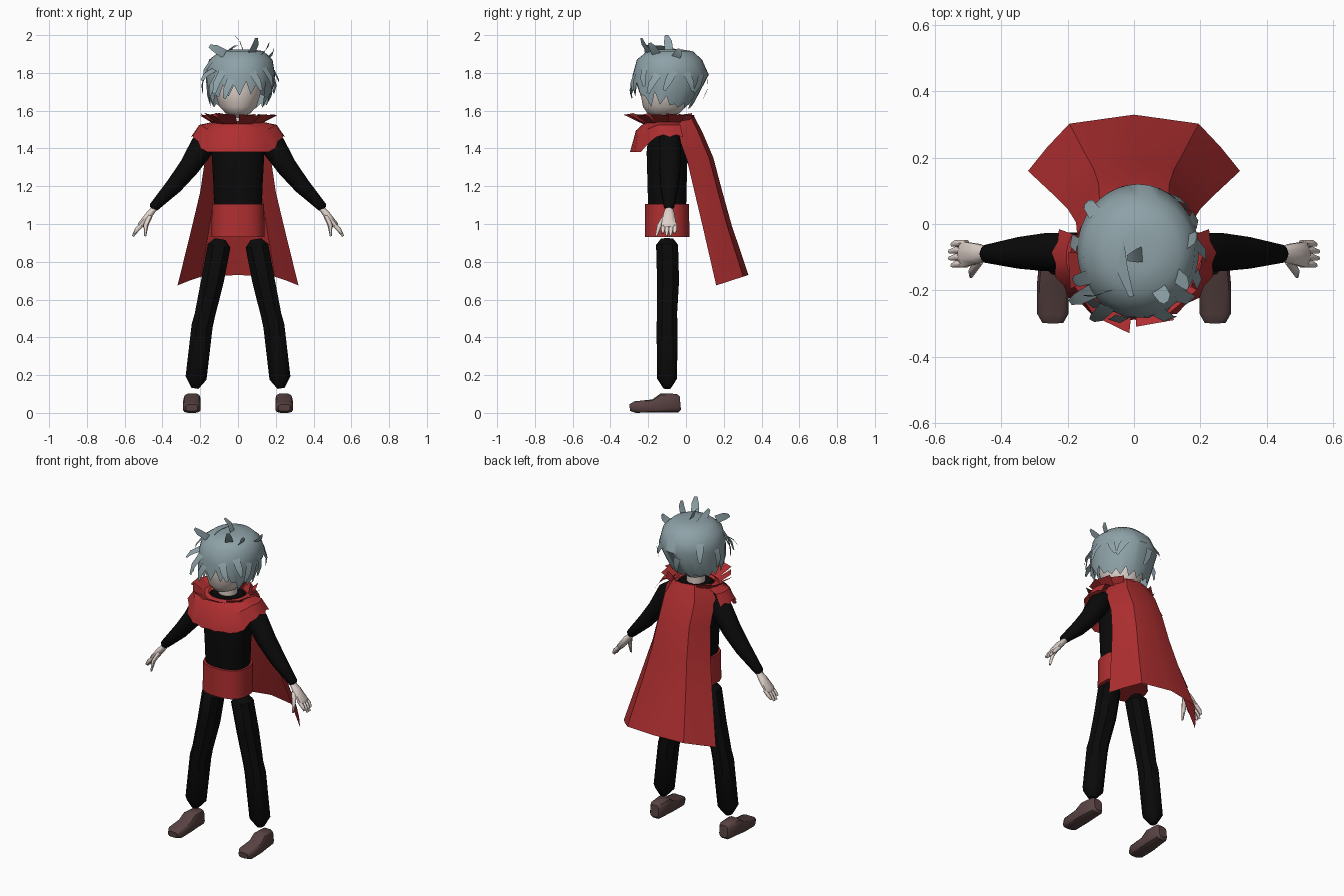
import bpy, bmesh, math, random
from mathutils import Vector

if "Cube" in bpy.data.objects:
    bpy.data.objects.remove(bpy.data.objects["Cube"])

random.seed(4)
X, Y = Vector((1, 0, 0)), Vector((0, 1, 0))


def material(name, rgb):
    m = bpy.data.materials.new(name)
    m.diffuse_color = (*rgb, 1)
    m.use_nodes = True
    m.node_tree.nodes["Principled BSDF"].inputs["Base Color"].default_value = m.diffuse_color
    return m


RED = material("red cloth", (0.43, 0.028, 0.03))
BLACK = material("black cloth", (0.003, 0.003, 0.003))
SKIN = material("pale skin", (0.74, 0.64, 0.59))
HAIR = material("grey blue hair", (0.27, 0.36, 0.39))
SHOE = material("brown leather", (0.10, 0.055, 0.055))


def finish(bm, name, mat, angle=40):
    bmesh.ops.recalc_face_normals(bm, faces=bm.faces)
    me = bpy.data.meshes.new(name)
    bm.to_mesh(me)
    bm.free()
    ob = bpy.data.objects.new(name, me)
    bpy.context.collection.objects.link(ob)
    me.materials.append(mat)
    bpy.ops.object.select_all(action='DESELECT')
    ob.select_set(True)
    bpy.context.view_layer.objects.active = ob
    bpy.ops.object.shade_smooth_by_angle(angle=math.radians(angle))
    return ob


def bridge(bm, rows, closed):
    """Quads between successive rows of vertices."""
    for a, b in zip(rows, rows[1:]):
        n = len(a)
        for i in range(n if closed else n - 1):
            j = (i + 1) % n
            bm.faces.new((a[i], a[j], b[j], b[i]))


def tube(bm, secs, n=10, u=Y, p=1.0):
    """Capped loft through sections (x, y, z, radius along u, other radius)."""
    d = (Vector(secs[-1][:3]) - Vector(secs[0][:3])).normalized()
    v = d.cross(u).normalized()
    rows = []
    for *c, ru, rv in secs:
        row = []
        for i in range(n):
            a = 2 * math.pi * (i + 0.5) / n
            cs, sn = math.cos(a), math.sin(a)
            cs, sn = (math.copysign(abs(k) ** p, k) for k in (cs, sn))
            row.append(bm.verts.new(Vector(c) + u * ru * cs + v * rv * sn))
        rows.append(row)
    bridge(bm, rows, True)
    bm.faces.new(rows[0])
    bm.faces.new(rows[-1])


def part(name, mat, secs, **kw):
    bm = bmesh.new()
    tube(bm, secs, **kw)
    return finish(bm, name, mat)


# Trunk, sash, neck and head
part("torso", BLACK, [(0, -0.1, 1.0, .10, .125), (0, -0.1, 1.2, .105, .132),
                      (0, -0.1, 1.38, .11, .142), (0, -0.1, 1.48, .10, .15),
                      (0, -0.1, 1.54, .085, .09)], n=16, p=0.8)
part("waist_sash", RED, [(0, -0.1, 0.93, .12, .143), (0, -0.1, 1.105, .118, .14)], n=16, p=0.8)
part("neck", SKIN, [(0, -0.1, 1.5, .055, .055), (0, -0.1, 1.64, .055, .055)])
part("head", SKIN, [(0, -0.125, 1.565, .03, .025), (0, -0.12, 1.585, .085, .065),
                    (0, -0.115, 1.62, .115, .1), (0, -0.115, 1.7, .13, .125),
                    (0, -0.11, 1.82, .13, .125), (0, -0.1, 1.89, .07, .07)], n=16)

# Limbs
for s, side in ((-1, "left"), (1, "right")):
    part(side + "_leg", BLACK, [
        (s * .095, -.1, .92, .035, .03), (s * .10, -.1, .885, .062, .065),
        (s * .135, -.095, .70, .062, .064), (s * .175, -.1, .52, .056, .058),
        (s * .19, -.1, .46, .06, .06), (s * .222, -.1, .185, .056, .06),
        (s * .228, -.1, .13, .02, .02)], n=8, p=0.85)
    part(side + "_sleeve", BLACK, [
        (s * .13, -.085, 1.48, .05, .04), (s * .19, -.085, 1.41, .062, .066),
        (s * .26, -.085, 1.30, .06, .054), (s * .34, -.087, 1.20, .05, .044),
        (s * .445, -.09, 1.09, .028, .026), (s * .452, -.09, 1.08, .018, .018)])
    # shoe runs from heel to toe
    part(side + "_shoe", SHOE, [
        (s * .24, -.03, .052, .028, .036), (s * .24, -.045, .052, .04, .05),
        (s * .243, -.13, .052, .046, .052), (s * .245, -.175, .036, .048, .036),
        (s * .245, -.27, .031, .048, .031), (s * .245, -.298, .028, .032, .018)],
        n=12, u=X, p=0.55)
    # hand: palm, four fingers and a thumb
    bm = bmesh.new()
    tube(bm, [(s * .44, -.09, 1.085, .02, .016), (s * .47, -.09, 1.05, .032, .02),
              (s * .515, -.092, .995, .042, .018), (s * .525, -.092, .98, .034, .01)], n=8)
    for k in range(4):
        y = -.058 - .021 * k
        x, z = (.55, .95) if k in (0, 3) else (.557, .935)
        tube(bm, [(s * .505, y, 1.0, .011, .012), (s * .535, y, .97, .012, .012),
                  (s * x, y - .004, z, .006, .006)], n=6)
    tube(bm, [(s * .465, -.11, 1.045, .014, .014), (s * .487, -.14, .995, .014, .013),
              (s * .492, -.158, .935, .006, .006)], n=6)
    finish(bm, side + "_hand", SKIN, 60)

# Cape: rows of (half width, side y, back y, side z, back z)
bm = bmesh.new()
rows = []
for hw, ys, yb, zs, zb in ((.12, -.07, .04, 1.56, 1.575), (.17, -.05, .085, 1.49, 1.49),
                           (.175, .005, .145, 1.34, 1.35), (.20, .045, .19, 1.17, 1.18),
                           (.245, .09, .24, 0.98, 1.0), (.32, .16, .33, .675, .73)):
    rows.append([bm.verts.new((hw * c, ys + (yb - ys) * d, zs + (zb - zs) * d))
                 for c, d in ((-1, 0), (-.82, .42), (-.61, .84), (0, 1),
                              (.61, .84), (.82, .42), (1, 0))])
bridge(bm, rows, False)
finish(bm, "cape", RED)

# Mantle over the shoulders, hanging lower at the chest
bm = bmesh.new()
rows = [[], [], []]
N = 22
for i in range(N + 1):
    a = math.radians(-205 + 230 * i / N)
    c, sn = math.cos(a), math.sin(a)
    drop = min(1, max(0, (-sn - .3) / .42))
    rag = .012 * (i % 2)
    for row, (rx, ry, z) in zip(rows, ((.11, .11, 1.545), (.205, .165, 1.525 - .03 * drop),
                                       (.25 - rag, .2 - rag, 1.46 - .08 * drop + rag * (1 - drop)))):
        row.append(bm.verts.new((rx * c, -.1 + ry * sn, z)))
bridge(bm, rows, False)
finish(bm, "shoulder_mantle", RED)

# Collar: flared flat petals around the neck
bm = bmesh.new()
for deg, out in ((-72, .225), (-108, .23), (-42, .215), (-138, .215), (-12, .21),
                 (-168, .215), (14, .2), (166, .2), (38, .18), (142, .18), (62, .15), (118, .15)):
    row = []
    for k, r, z in ((-1, .115, 1.525), (1, .115, 1.525), (.85, out, 1.575), (-.95, out - .015, 1.585)):
        a = math.radians(deg + 17 * k)
        row.append(bm.verts.new((r * math.cos(a), -.1 + r * math.sin(a), z + random.uniform(-.006, .004))))
    bm.faces.new(row)
finish(bm, "collar", RED, 10)

# Hair cap: profile of (z, x centre, x radius, front y, back y)
PROFILE = [(1.925, .02, .05, -.14, -.03), (1.915, .02, .115, -.205, .035),
           (1.87, .015, .168, -.26, .085), (1.78, .012, .186, -.285, .125),
           (1.70, .01, .178, -.29, .09), (1.61, .0, .145, -.25, .02)]


def scalp(a, z, out=0.0):
    """Point on the hair surface at angle a and height z."""
    for lo, hi in zip(PROFILE, PROFILE[1:]):
        if z >= hi[0]:
            break
    t = (lo[0] - z) / (lo[0] - hi[0])
    _, cx, rx, yf, yb = (p + (q - p) * t for p, q in zip(lo, hi))
    return Vector((cx + (rx + out) * math.cos(a),
                   (yf + yb) / 2 + ((yb - yf) / 2 + out) * math.sin(a), z))


bm = bmesh.new()
N = 36
rows = [[] for _ in range(5)]
for i in range(N):
    a = 2 * math.pi * i / N
    sn = math.sin(a)
    tip, gap = (1.675, 1.745) if sn < -.72 else (1.625, 1.69) if sn < .2 else (1.615, 1.64)
    edge = (tip if i % 2 else gap) + random.uniform(-.012, .012)
    for row, z in zip(rows, (1.925, 1.915, 1.87, 1.79, edge)):
        row.append(bm.verts.new(scalp(a, z)))
bridge(bm, rows, True)
bm.faces.new(rows[0])
finish(bm, "hair_cap", HAIR, 50)

# Loose tufts: bent tapering blades
bm = bmesh.new()


def tuft(base, tip, w):
    base, tip = Vector(base), Vector(tip)
    d = tip - base
    out = Vector((base.x, base.y + .09, .05)).normalized()
    side = d.cross(out).normalized() * w
    mid = base.lerp(tip, .55) + out * .012
    v = [bm.verts.new(q) for q in (base - side, base + side, mid - side * .85, mid + side * .85,
                                   tip - side * .5, tip + side * .25)]
    bm.faces.new((v[0], v[1], v[3], v[2]))
    bm.faces.new((v[2], v[3], v[5], v[4]))


for base, tip in (((.03, -.09, 1.91), (-.02, -.1, 2.0)), ((.07, -.19, 1.90), (.10, -.235, 1.985)),
                  ((.12, -.15, 1.89), (.165, -.19, 1.96)), ((-.07, -.2, 1.90), (-.15, -.215, 1.945)),
                  ((.15, -.06, 1.87), (.19, -.03, 1.925)), ((-.05, -.05, 1.91), (-.01, -.22, 1.94)),
                  ((-.12, -.2, 1.82), (-.195, -.235, 1.76)), ((-.08, -.25, 1.81), (-.13, -.29, 1.69))):
    tuft(base, tip, .024)
# ring of tufts lying against the sides and back
for deg in (-70, -45, -20, 5, 25, 55, 100, 140, 175, 205, 230, 255):
    a = math.radians(deg)
    z = random.uniform(1.76, 1.87)
    tuft(scalp(a, z), scalp(a + random.uniform(-.25, .25), z - .10, .028), .022)
finish(bm, "hair_tufts", HAIR, 30)
